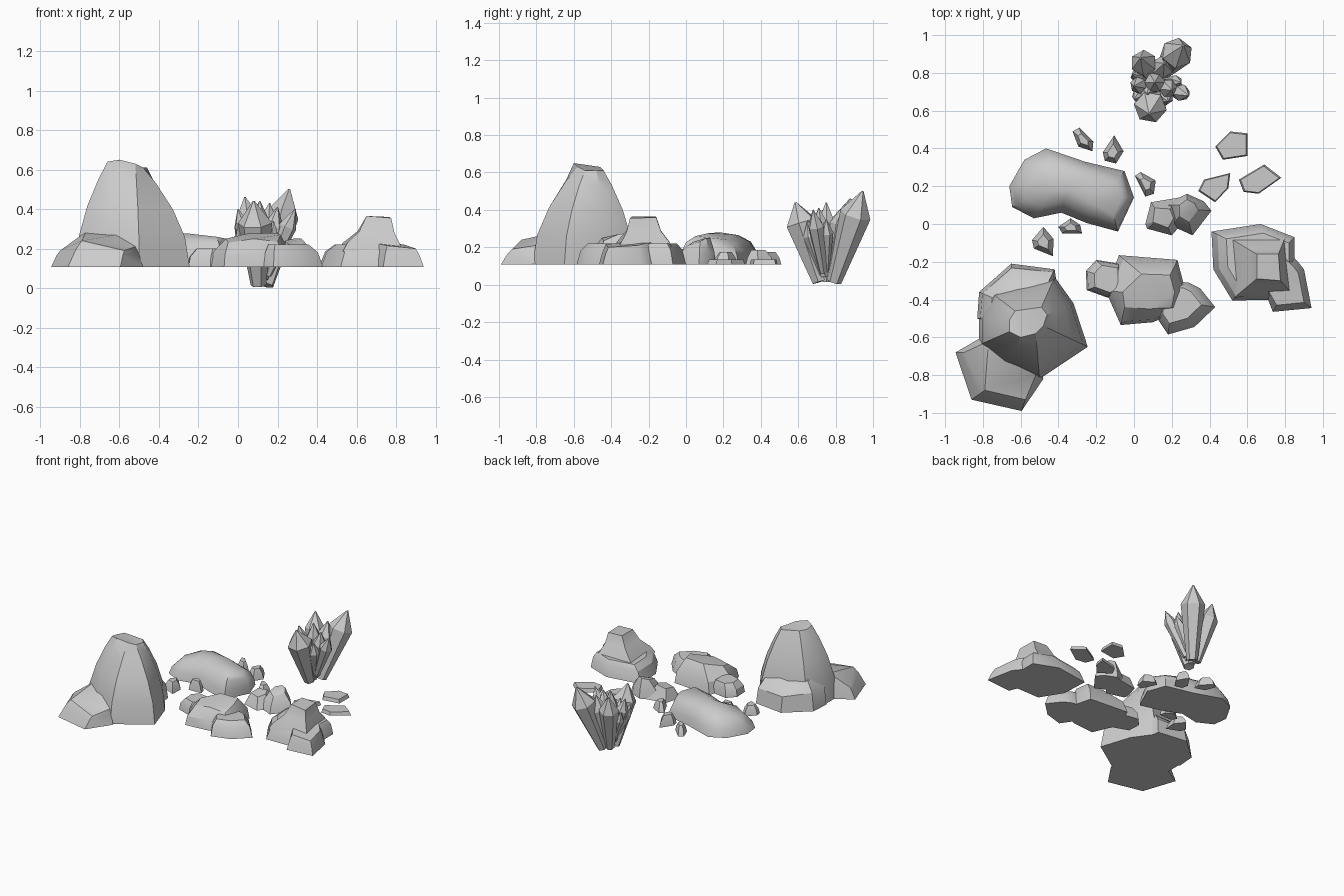
import bpy, bmesh, math
from mathutils import Vector, Matrix

GROUND = 0.108
SHARP = [(0, 0), (1, 1)]
ROUND = [(0, 0), (0.12, 0.38), (0.45, 0.78), (1, 1)]


def finish(name, bm, angle=30):
    bmesh.ops.recalc_face_normals(bm, faces=bm.faces)
    me = bpy.data.meshes.new(name)
    bm.to_mesh(me)
    bm.free()
    ob = bpy.data.objects.new(name, me)
    bpy.context.collection.objects.link(ob)
    bpy.ops.object.select_all(action='DESELECT')
    ob.select_set(True)
    bpy.context.view_layer.objects.active = ob
    bpy.ops.object.shade_smooth_by_angle(angle=math.radians(angle))
    return ob


def loft(bm, rings):
    loops = [[bm.verts.new(p) for p in r] for r in rings]
    n = len(loops[0])
    for a, b in zip(loops, loops[1:]):
        for i in range(n):
            j = (i + 1) % n
            bm.faces.new((a[i], a[j], b[j], b[i]))
    bm.faces.new(loops[0][::-1])
    bmesh.ops.triangulate(bm, faces=[bm.faces.new(loops[-1])])


def rock(name, base, top, levels=SHARP, angle=30):
    """Blend a ground outline (x, y) into a top outline (x, y, z)."""
    rings = []
    for t, s in levels:
        rings.append([(b[0] + (p[0] - b[0]) * t, b[1] + (p[1] - b[1]) * t,
                       GROUND + (p[2] - GROUND) * s) for b, p in zip(base, top)])
    bm = bmesh.new()
    loft(bm, rings)
    return finish(name, bm, angle)


def shrunk(base, k, z, shift=(0, 0)):
    cx = sum(p[0] for p in base) / len(base)
    cy = sum(p[1] for p in base) / len(base)
    return [(cx + (x - cx) * k + shift[0], cy + (y - cy) * k + shift[1], z) for x, y in base]


# tall boulder with a low front block and a rear skirt
rock("tall_boulder",
     [(-.82, -.5), (-.76, -.36), (-.42, -.28), (-.32, -.42), (-.245, -.65),
      (-.5, -.82), (-.69, -.74), (-.82, -.64)],
     [(-.66, -.51, .63), (-.63, -.46, .63), (-.49, -.44, .61), (-.46, -.48, .61),
      (-.48, -.54, .61), (-.52, -.58, .63), (-.6, -.6, .65), (-.66, -.57, .64)],
     [(0, 0), (.1, .3), (.36, .58), (.72, .84), (1, 1)])
rock("tall_boulder_front_block",
     [(-.945, -.68), (-.79, -.59), (-.5, -.7), (-.48, -.82), (-.595, -.99), (-.86, -.93)],
     [(-.9, -.68, .19), (-.77, -.62, .285), (-.55, -.7, .28), (-.52, -.8, .21),
      (-.575, -.93, .19), (-.79, -.88, .24)], [(0, 0), (.6, .7), (1, 1)])
rear = [(-.83, -.5), (-.82, -.36), (-.65, -.21), (-.42, -.24), (-.4, -.38), (-.5, -.6)]
rock("tall_boulder_rear_skirt", rear,
     [(-.77, -.5, .3), (-.75, -.39, .31), (-.64, -.3, .28), (-.45, -.3, .28),
      (-.43, -.4, .33), (-.5, -.6, .33)], [(0, 0), (.25, .65), (1, 1)])

# long rounded loaf rock
rock("long_rounded_rock",
     [(-.66, .2), (-.58, .34), (-.465, .4), (-.26, .33), (-.05, .28), (0, .14),
      (-.085, -.04), (-.25, .005), (-.385, .06), (-.53, .03), (-.645, .09)],
     [(-.5, .21, .25), (-.48, .26, .26), (-.42, .28, .265), (-.25, .24, .27),
      (-.1, .22, .24), (-.06, .14, .25), (-.11, .05, .26), (-.24, .12, .275),
      (-.35, .18, .28), (-.44, .17, .27), (-.49, .18, .25)], ROUND, 45)

# centre rock with two side blocks
rock("centre_rock",
     [(-.08, -.165), (.23, -.19), (.27, -.345), (.24, -.46), (.1, -.52), (-.07, -.535), (-.15, -.355)],
     [(.04, -.265, .275), (.19, -.27, .28), (.215, -.36, .27), (.2, -.44, .235),
      (.08, -.45, .25), (-.05, -.44, .23), (-.06, -.36, .25)],
     [(0, 0), (.2, .5), (1, 1)])
b = [(-.255, -.25), (-.2, -.19), (-.08, -.21), (-.08, -.36), (-.14, -.39), (-.25, -.35)]
rock("centre_rock_left_block", b, shrunk(b, .72, .2, (.02, 0)), [(0, 0), (.2, .55), (1, 1)])
b = [(.15, -.3), (.29, -.31), (.35, -.34), (.43, -.44), (.32, -.545), (.18, -.585), (.13, -.51)]
rock("centre_rock_right_block", b, shrunk(b, .68, .22, (-.02, .01)), [(0, 0), (.35, .65), (1, 1)])

# stepped rock on the right: base tier flaring into a small summit
b = [(.41, -.04), (.67, 0), (.85, -.07), (.85, -.2), (.81, -.4), (.52, -.405), (.42, -.24)]
rock("stepped_rock_base", b, shrunk(b, .75, .22, (.02, 0)), [(0, 0), (.4, .7), (1, 1)])
rock("stepped_rock_summit",
     [(.5, -.07), (.8, -.07), (.83, -.36), (.53, -.39)],
     [(.65, -.16, .365), (.765, -.16, .36), (.775, -.3, .355), (.65, -.29, .365)],
     [(0, .3), (.2, .47), (.7, .7), (1, 1)])
rock("stepped_rock_front_block",
     [(.76, -.12), (.86, -.19), (.9, -.24), (.94, -.445), (.735, -.465), (.69, -.35)],
     [(.76, -.15, .23), (.84, -.22, .22), (.87, -.26, .21), (.9, -.415, .2),
      (.755, -.43, .215), (.71, -.35, .225)], [(0, 0), (.5, .6), (1, 1)])

# small two-part rock
rock("middle_rock",
     [(.06, .0), (.09, .115), (.24, .14), (.27, .02), (.2, -.06), (.07, -.025)],
     [(.1, .01, .19), (.11, .085, .2), (.19, .08, .21), (.21, .03, .2), (.18, -.02, .19), (.1, -.0, .18)])
rock("middle_rock_peak",
     [(.16, .1), (.28, .16), (.37, .12), (.41, .07), (.31, -.06), (.2, -.01)],
     [(.24, .1, .24), (.28, .13, .25), (.32, .11, .25), (.34, .075, .23), (.29, .01, .21), (.24, .04, .23)],
     [(0, 0), (.3, .5), (1, 1)])

# flat slabs
slabs = [
    [(.43, .41), (.51, .49), (.6, .48), (.6, .36), (.47, .34)],
    [(.34, .175), (.37, .235), (.51, .27), (.5, .19), (.43, .115)],
    [(.555, .235), (.69, .315), (.78, .245), (.66, .16), (.58, .17)]]
for i, b in enumerate(slabs):
    rock(f"flat_slab_{i}", b, shrunk(b, .9, .135), SHARP)

# pebbles
pebbles = [
    [(-.325, .49), (-.29, .51), (-.215, .435), (-.22, .385), (-.295, .41)],
    [(-.165, .38), (-.105, .47), (-.055, .385), (-.095, .32), (-.155, .335)],
    [(.005, .255), (.035, .275), (.115, .23), (.105, .16), (.06, .145)],
    [(-.4, -.015), (-.335, .03), (-.285, -.005), (-.275, -.05), (-.38, -.05)],
    [(-.54, -.085), (-.48, -.015), (-.425, -.08), (-.43, -.17), (-.53, -.13)]]
for i, b in enumerate(pebbles):
    rock(f"pebble_{i}", b, shrunk(b, .5, .175 + .01 * (i % 2)), [(0, 0), (.3, .5), (1, 1)])


# crystal cluster: prisms fanning out from one root
def crystal(name, tip, r, lift=0.0, shoulder=.74, sides=6):
    tip = Vector(tip)
    root = Vector((.11, .75, .015)).lerp(Vector((tip.x, tip.y, .015)), .22)
    root.z += lift
    axis = tip - root
    turn = axis.to_track_quat('Z', 'Y').to_matrix()
    bm = bmesh.new()
    rings = []
    for t, k in ((0, .45), (shoulder, 1), (1, .06)):
        rings.append([root + axis * t + turn @ Vector((
            r * k * math.cos(math.tau * i / sides), r * k * math.sin(math.tau * i / sides), 0))
            for i in range(sides)])
    loft(bm, rings)
    finish(name, bm, 15)


crystals = [
    ((.26, .945, .5), .085, 0), ((.08, .585, .44), .088, 0), ((.035, .88, .46), .07, .01),
    ((.16, .85, .43), .06, .01), ((.11, .75, .44), .055, 0), ((.29, .68, .4), .045, .05),
    ((.2, .71, .41), .05, .03), ((0, .73, .4), .045, .05), ((0, .66, .33), .035, .06),
    ((.25, .75, .35), .038, .06), ((.07, .69, .37), .05, .03), ((.18, .65, .34), .045, .04),
    ((-.01, .79, .32), .035, .06)]
for i, (tip, r, lift) in enumerate(crystals):
    crystal(f"crystal_{i}", tip, r, lift)
